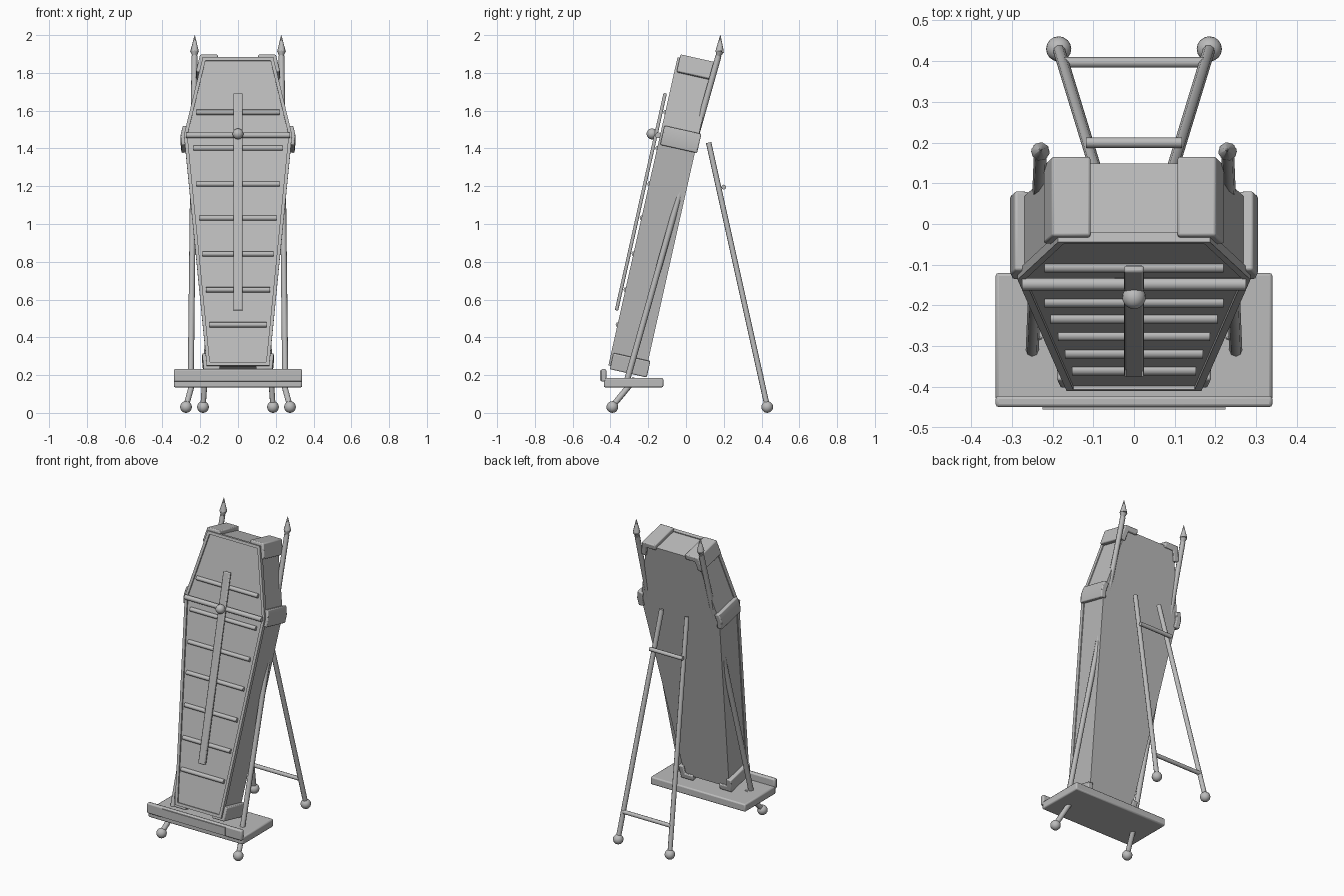
import bpy, bmesh, math
from mathutils import Matrix, Vector

if "Cube" in bpy.data.objects:
    bpy.data.objects.remove(bpy.data.objects["Cube"])

grey = bpy.data.materials.new("plain_grey")
grey.diffuse_color = (0.5, 0.5, 0.5, 1)
grey.use_nodes = True
grey.node_tree.nodes["Principled BSDF"].inputs["Base Color"].default_value = grey.diffuse_color

# Tilted frame of the casket: x across, u along its length, f out of the lid
T = math.radians(12.65)
S, C = math.sin(T), math.cos(T)
TILT = Matrix(((1, 0, 0, 0), (0, S, -C, -0.40), (0, C, S, 0.245), (0, 0, 0, 1)))
FLAT = Matrix.Identity(4)


def finish(name, bm, mat=FLAT, bevel=0.0, smooth=True):
    bmesh.ops.recalc_face_normals(bm, faces=bm.faces)
    bm.transform(mat)
    me = bpy.data.meshes.new(name)
    bm.to_mesh(me)
    bm.free()
    me.materials.append(grey)
    ob = bpy.data.objects.new(name, me)
    bpy.context.collection.objects.link(ob)
    if bevel:
        m = ob.modifiers.new("bevel", 'BEVEL')
        m.width, m.segments, m.limit_method = bevel, 2, 'ANGLE'
    if smooth:
        bpy.ops.object.select_all(action='DESELECT')
        ob.select_set(True)
        bpy.context.view_layer.objects.active = ob
        bpy.ops.object.shade_smooth_by_angle(angle=math.radians(50))
    return ob


def box(name, lo, hi, mat=FLAT, bevel=0.0):
    bm = bmesh.new()
    bmesh.ops.create_cube(bm, size=1)
    lo, hi = Vector(lo), Vector(hi)
    for v in bm.verts:
        v.co = [(lo[i] + hi[i]) / 2 + v.co[i] * (hi[i] - lo[i]) for i in range(3)]
    return finish(name, bm, mat, bevel, smooth=bevel > 0)


def rod(name, a, b, r1, r2=None, mat=FLAT, sides=8):
    a, b = Vector(a), Vector(b)
    d = b - a
    bm = bmesh.new()
    bmesh.ops.create_cone(bm, cap_ends=True, segments=sides, radius1=r1,
                          radius2=r1 if r2 is None else r2, depth=d.length)
    bm.transform(Matrix.Translation((a + b) / 2) @ d.to_track_quat('Z', 'Y').to_matrix().to_4x4())
    return finish(name, bm, mat)


def ball(name, c, r, mat=FLAT):
    bm = bmesh.new()
    bmesh.ops.create_uvsphere(bm, u_segments=16, v_segments=10, radius=r)
    bm.transform(Matrix.Translation(c))
    return finish(name, bm, mat)


def prism(name, pts, f0, f1, bevel=0.0):
    bm = bmesh.new()
    face = bm.faces.new([bm.verts.new((p[0], p[1], f0)) for p in pts])
    new = bmesh.ops.extrude_face_region(bm, geom=[face])["geom"]
    for v in new:
        if isinstance(v, bmesh.types.BMVert):
            v.co.z = f1
    return finish(name, bm, TILT, bevel, smooth=bevel > 0)


def offset(pts, d):
    """Move a counter-clockwise outline outward by d."""
    out, n = [], len(pts)
    for i in range(n):
        p = Vector(pts[i])
        e1 = (p - Vector(pts[i - 1])).normalized()
        e2 = (Vector(pts[(i + 1) % n]) - p).normalized()
        n1, n2 = Vector((e1.y, -e1.x)), Vector((e2.y, -e2.x))
        m = (n1 + n2).normalized()
        out.append(p + m * d / m.dot(n1))
    return out


# Casket body and lid
outline = [(-0.16, 0.01), (0.16, 0.01), (0.28, 1.255), (0.182, 1.67),
           (-0.182, 1.67), (-0.28, 1.255)]
prism("casket_body", outline, -0.188, -0.012)
prism("lid_panel", offset(outline, -0.012), -0.012, 0.003)

# Raised rim round the lid: one strip per outline edge
outer, inner = offset(outline, 0.006), offset(outline, -0.012)
for i in range(6):
    j = (i + 1) % 6
    prism("lid_rim", [outer[i], outer[j], inner[j], inner[i]], -0.012, 0.012)

# Corner brackets wrapping the edges
big, small = offset(outline, 0.024), offset(outline, -0.012)
for i, reach in enumerate((0.065, 0.065, 0.05, 0.075, 0.075, 0.05)):
    p = Vector(outline[i])
    e1 = (p - Vector(outline[i - 1])).normalized()
    e2 = (Vector(outline[(i + 1) % 6]) - p).normalized()
    n1, n2 = Vector((e1.y, -e1.x)), Vector((e2.y, -e2.x))
    a, b = p - e1 * reach, p + e2 * reach
    prism("corner_bracket", [a + n1 * 0.024, big[i], b + n2 * 0.024,
                             b - n2 * 0.012, small[i], a - n1 * 0.012],
          -0.2, 0.0, bevel=0.006)


def up(z):
    return (z - 0.245) / C


# Slats across the lid
for z, w in ((1.59, 0.22), (1.40, 0.235), (1.21, 0.22), (1.03, 0.205),
             (0.84, 0.187), (0.65, 0.17), (0.465, 0.152)):
    rod("lid_slat", (-w, up(z), 0.008), (w, up(z), 0.008), 0.014, mat=TILT)

# Cross on the lid with a round boss
rod("cross_arm", (-0.275, up(1.465), 0.022), (0.275, up(1.465), 0.022), 0.016, mat=TILT)
box("cross_upright", (-0.025, up(0.535), 0.025), (0.025, up(1.685), 0.043), TILT, bevel=0.006)
ball("cross_boss", (0, up(1.465), 0.055), 0.029, TILT)

# Tray, front lip and blank plate
box("tray", (-0.34, -0.435, 0.135), (0.34, -0.12, 0.185), bevel=0.008)
box("tray_lip", (-0.34, -0.45, 0.165), (0.34, -0.422, 0.232), bevel=0.008)
box("lip_plate", (-0.225, -0.456, 0.172), (0.225, -0.449, 0.225))

# Easel legs, feet and finials on both sides
for s in (-1, 1):
    tip = Vector((s * 0.23, 0.172, 1.89))
    rod("front_leg", (s * 0.25, -0.31, 0.18), tip, 0.016)
    rod("finial_base", tip, tip + Vector((0, 0.006, 0.025)), 0.012, 0.023)
    rod("finial_spike", tip + Vector((0, 0.006, 0.025)), (s * 0.229, 0.182, 2.0), 0.023, 0.001)
    rod("front_foot", (s * 0.235, -0.27, 0.18), (s * 0.275, -0.39, 0.035), 0.016)
    ball("front_foot_ball", (s * 0.275, -0.39, 0.031), 0.031)
    rod("back_leg", (s * 0.09, 0.12, 1.43), (s * 0.185, 0.43, 0.035), 0.015)
    ball("back_foot_ball", (s * 0.185, 0.43, 0.031), 0.031)

# Rungs between the back legs
rod("upper_rung", (-0.118, 0.2, 1.195), (0.118, 0.2, 1.195), 0.013)
rod("lower_rung", (-0.172, 0.397, 0.2), (0.172, 0.397, 0.2), 0.013)
